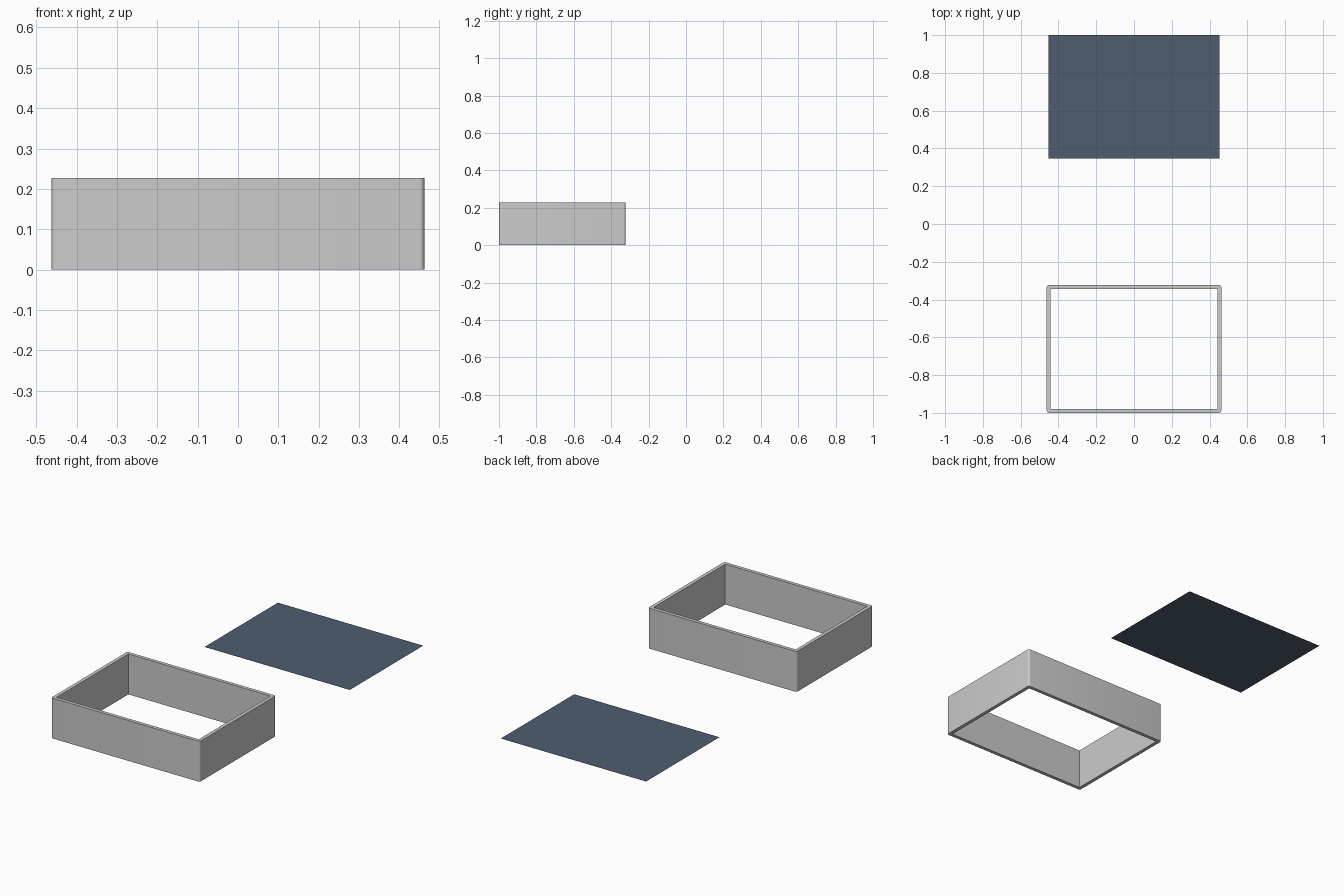
import bpy, bmesh
from math import pi, sin, cos, radians

if "Cube" in bpy.data.objects:
    bpy.data.objects.remove(bpy.data.objects["Cube"])

X, Y0, Y1 = 0.462, -1.0, -0.323   # outer frame extents
HEIGHT, WALL, RADIUS, SEGS = 0.227, 0.02, 0.012, 6


def make_object(name, bm):
    mesh = bpy.data.meshes.new(name)
    bm.to_mesh(mesh)
    bm.free()
    obj = bpy.data.objects.new(name, mesh)
    bpy.context.collection.objects.link(obj)
    return obj


# Open rectangular frame: rounded outer corners, square inner corners
bm = bmesh.new()
signs = [(1, 1), (-1, 1), (-1, -1), (1, -1)]
mid, half = (Y0 + Y1) / 2, (Y1 - Y0) / 2


def corner(i, z):
    """Outer arc vertices and the inner vertex of one corner."""
    sx, sy = signs[i]
    cx, cy = sx * (X - RADIUS), mid + sy * (half - RADIUS)
    arc = []
    for k in range(SEGS + 1):
        a = pi / 2 * (i + k / SEGS)
        arc.append(bm.verts.new((cx + RADIUS * cos(a), cy + RADIUS * sin(a), z)))
    inner = bm.verts.new((sx * (X - WALL), mid + sy * (half - WALL), z))
    return arc, inner


low = [corner(i, 0) for i in range(4)]
top = [corner(i, HEIGHT) for i in range(4)]
for i in range(4):
    j = (i + 1) % 4
    (la, li), (ta, ti) = low[i], top[i]
    (lb, lj), (tb, tj) = low[j], top[j]
    # outer rounded corner, outer wall, inner wall
    for k in range(SEGS):
        bm.faces.new((la[k], la[k + 1], ta[k + 1], ta[k]))
    bm.faces.new((la[-1], lb[0], tb[0], ta[-1]))
    bm.faces.new((lj, li, ti, tj))
    # top and bottom rims
    bm.faces.new((ta[-1], tb[0], tj, ti))
    bm.faces.new((la[-1], li, lj, lb[0]))
    bm.faces.new([*ta, ti])
    bm.faces.new([*reversed(la), li])
bmesh.ops.recalc_face_normals(bm, faces=bm.faces)
frame = make_object("box_frame", bm)
bpy.context.view_layer.objects.active = frame
frame.select_set(True)
bpy.ops.object.shade_smooth_by_angle(angle=radians(30))

# Flat dark sheet lying behind the frame
bm = bmesh.new()
bm.faces.new([bm.verts.new(p) for p in
              ((-0.452, 0.348, 0), (0.452, 0.348, 0), (0.452, 1, 0), (-0.452, 1, 0))])
sheet = make_object("base_sheet", bm)
mat = bpy.data.materials.new("dark_slate")
mat.diffuse_color = (0.08, 0.11, 0.16, 1)
mat.use_nodes = True
mat.node_tree.nodes["Principled BSDF"].inputs["Base Color"].default_value = mat.diffuse_color
sheet.data.materials.append(mat)
